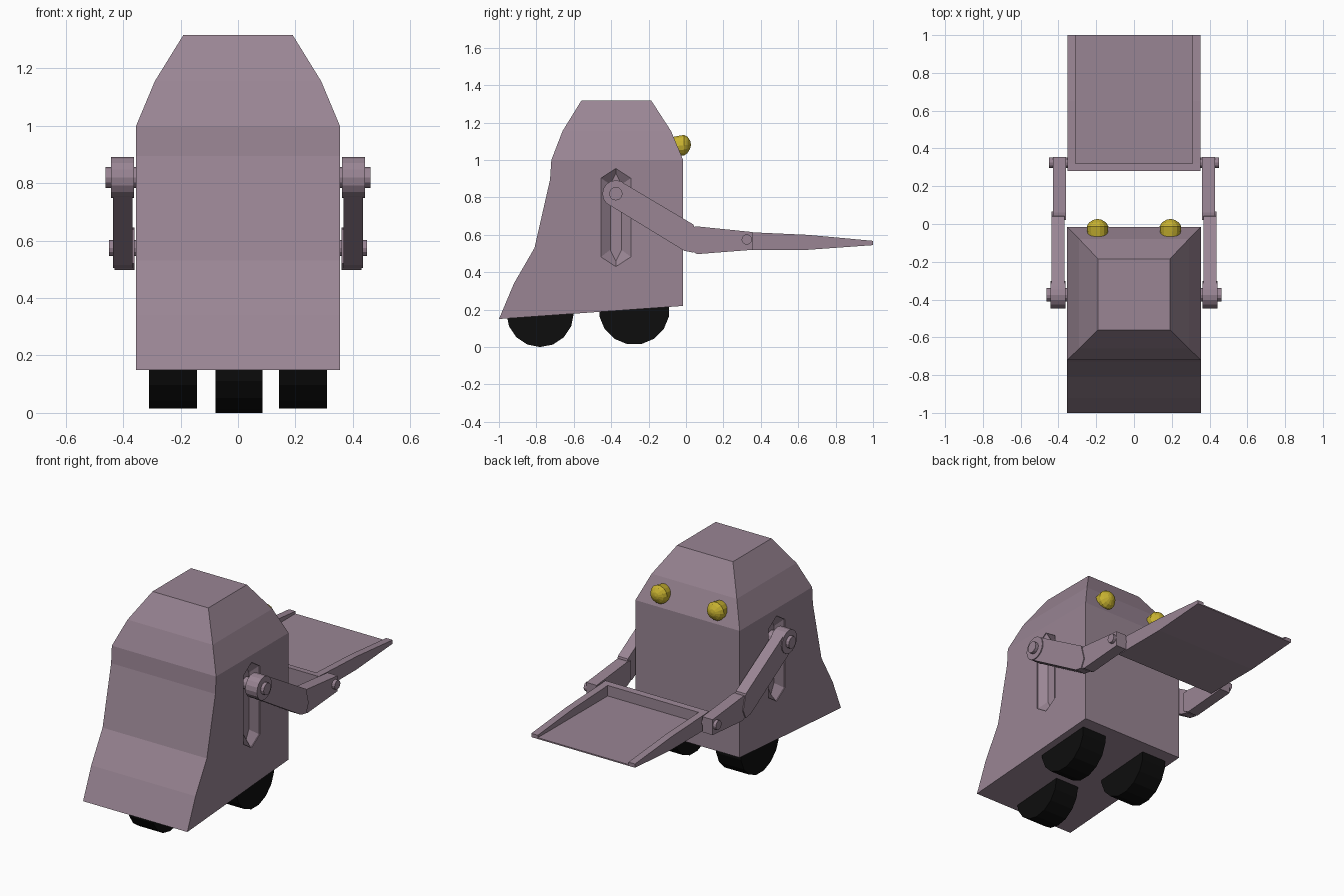
import bpy, bmesh, math

if "Cube" in bpy.data.objects:
    bpy.data.objects.remove(bpy.data.objects["Cube"])

def material(name, rgb):
    m = bpy.data.materials.new(name)
    m.diffuse_color = (*rgb, 1)
    m.use_nodes = True
    m.node_tree.nodes["Principled BSDF"].inputs["Base Color"].default_value = m.diffuse_color
    return m

MAUVE = material("mauve", (0.32, 0.235, 0.295))
YELLOW = material("yellow", (0.58, 0.45, 0.03))
BLACK = material("black", (0.004, 0.004, 0.004))

def loft(name, rings, mat):
    """Skin a list of equal-length point rings and cap both ends."""
    bm = bmesh.new()
    rows = [[bm.verts.new(p) for p in r] for r in rings]
    n = len(rows[0])
    for a, b in zip(rows, rows[1:]):
        for i in range(n):
            j = (i + 1) % n
            bm.faces.new((a[i], a[j], b[j], b[i]))
    bm.faces.new(rows[0])
    bm.faces.new(rows[-1])
    bmesh.ops.recalc_face_normals(bm, faces=bm.faces)
    me = bpy.data.meshes.new(name)
    bm.to_mesh(me)
    bm.free()
    me.materials.append(mat)
    ob = bpy.data.objects.new(name, me)
    bpy.context.collection.objects.link(ob)
    return ob

def prism(name, profile, x0, x1, mat=MAUVE):
    """Extrude a (y, z) profile along x."""
    return loft(name, [[(x, y, z) for y, z in profile] for x in (x0, x1)], mat)

def circle(cy, cz, r, n, phase=0.0):
    return [(cy + r * math.cos(2 * math.pi * (i + phase) / n),
             cz + r * math.sin(2 * math.pi * (i + phase) / n)) for i in range(n)]

def mirror(ob):
    m = ob.modifiers.new("mirror", 'MIRROR')
    m.use_axis[0] = True
    return ob

# Body: half width, back (y, z), front (y, z)
sections = [(0.355, (-1.0, 0.15), (-0.015, 0.22)),
            (0.355, (-0.92, 0.34), (-0.015, 0.38)),
            (0.355, (-0.81, 0.53), (-0.015, 0.53)),
            (0.355, (-0.727, 0.895), (-0.015, 0.895)),
            (0.355, (-0.72, 1.0), (-0.015, 1.0)),
            (0.29, (-0.66, 1.155), (-0.08, 1.155)),
            (0.19, (-0.56, 1.317), (-0.185, 1.317))]
body = loft("body", [[(-w, *b), (w, *b), (w, *f), (-w, *f)]
                     for w, b, f in sections], MAUVE)

# Bevelled slots sunk in the body sides
def slot(x, half, z0, z1, tip):
    c = -0.375
    pts = [(c, z1), (c + half, z1 - tip), (c + half, z0 + tip),
           (c, z0), (c - half, z0 + tip), (c - half, z1 - tip)]
    return [(x, y, z) for y, z in pts]

for s in (-1, 1):
    cutter = loft("slot_cutter", [slot(s * 0.38, 0.08, 0.43, 0.955, 0.052),
                                  slot(s * 0.35, 0.08, 0.43, 0.955, 0.052),
                                  slot(s * 0.315, 0.03, 0.46, 0.93, 0.06)], MAUVE)
    cutter.hide_render = True
    cutter.hide_set(True)
    b = body.modifiers.new("slot", 'BOOLEAN')
    b.object = cutter
    b.operation = 'DIFFERENCE'
    b.solver = 'EXACT'

# Wheels: a front pair and a single rear one
mirror(prism("front_wheels", circle(-0.277, 0.202, 0.19, 16, 0.5), 0.142, 0.31, BLACK))
prism("rear_wheel", circle(-0.78, 0.18, 0.18, 16), -0.078, 0.085, BLACK)

# Eyes: short barrels with a domed tip, tilted slightly upward
eye_profile = [(-0.085, 0.05), (-0.035, 0.055), (-0.012, 0.057),
               (0.008, 0.045), (0.022, 0.022), (0.026, 0.004)]
eye = loft("eyes", [[(0.193 + px, y, 1.08 + 0.1 * y + pz)
                     for px, pz in circle(0, 0, r, 14)]
                    for y, r in eye_profile], YELLOW)
mirror(eye)

# Upper arms, with a round shoulder and elbow
shoulder = [(-0.375 + 0.07 * math.cos(math.radians(a)),
             0.82 + 0.07 * math.sin(math.radians(a))) for a in range(60, 241, 30)]
upper = shoulder + [(-0.01, 0.515), (0.04, 0.505), (0.065, 0.56), (0.04, 0.655)]
mirror(prism("upper_arms", upper, 0.368, 0.436))
mirror(prism("shoulder_hubs", circle(-0.375, 0.82, 0.072, 16), 0.362, 0.442))
mirror(prism("shoulder_pins", circle(-0.375, 0.82, 0.036, 12), 0.31, 0.462))

# Forearms holding the scoop
forearm = [(0.02, 0.52), (0.06, 0.497), (0.355, 0.52), (0.355, 0.615),
           (0.06, 0.645), (0.02, 0.64)]
mirror(prism("forearms", forearm, 0.36, 0.43))
mirror(prism("wrist_pins", circle(0.325, 0.575, 0.028, 12), 0.34, 0.45))

# Scoop: floor, back wall and side walls
floor = [(0.28, 0.52), (0.65, 0.52), (1.0, 0.545), (1.0, 0.553), (0.28, 0.55)]
prism("scoop_floor", floor, -0.309, 0.309)
back = [(0.28, 0.52), (0.32, 0.52), (0.32, 0.615), (0.28, 0.618)]
prism("scoop_back", back, -0.309, 0.309)
side = [(0.28, 0.52), (0.65, 0.52), (1.0, 0.545), (1.0, 0.568),
        (0.65, 0.60), (0.32, 0.615), (0.28, 0.618)]
mirror(prism("scoop_sides", side, 0.309, 0.353))
